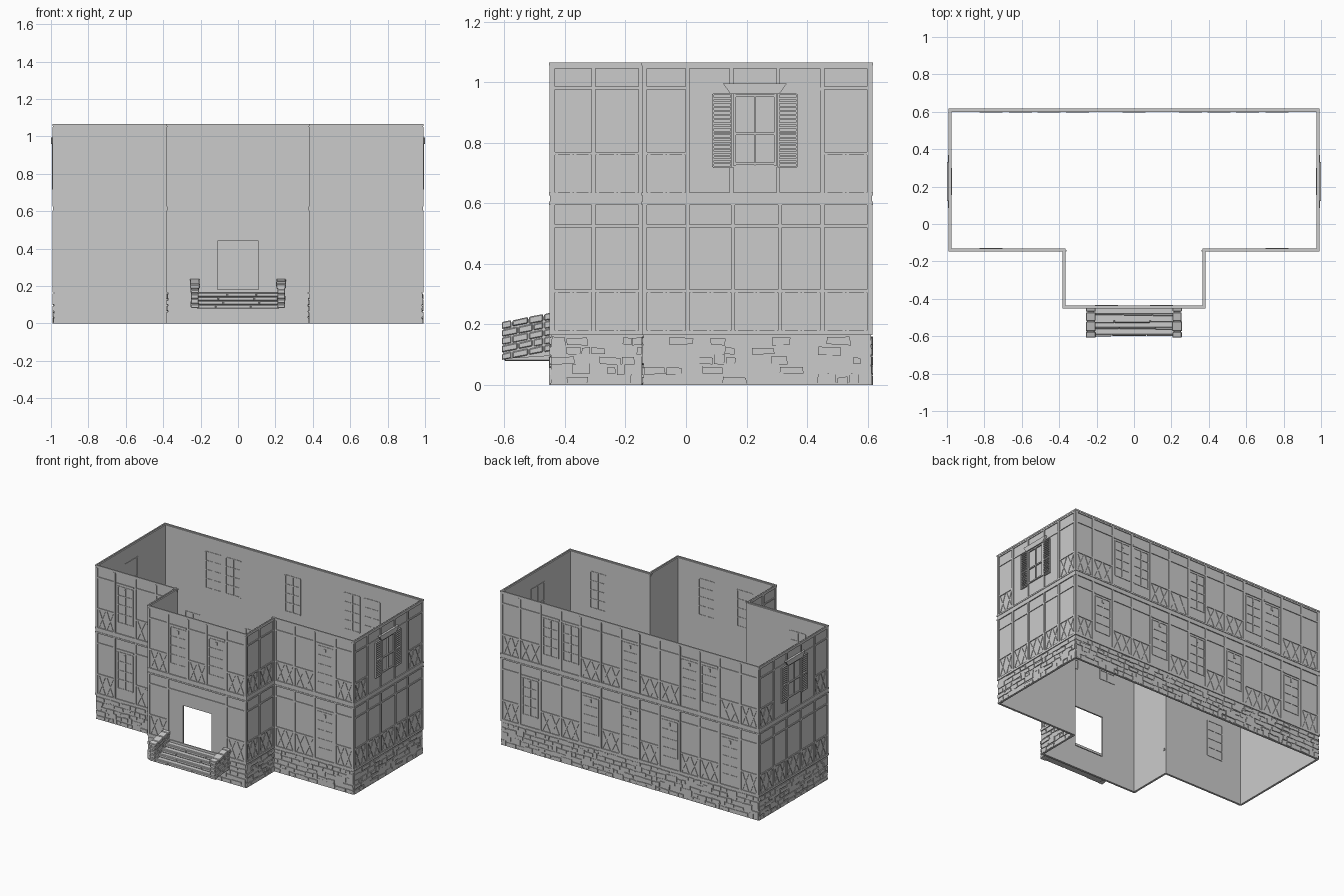
import bpy, bmesh, random

random.seed(4)
cube = bpy.data.objects.get("Cube")
if cube:
    bpy.data.objects.remove(cube, do_unlink=True)

grey = bpy.data.materials.new("plain_grey")
grey.use_nodes = True
grey.diffuse_color = (0.6, 0.6, 0.6, 1)
grey.node_tree.nodes["Principled BSDF"].inputs["Base Color"].default_value = (0.6, 0.6, 0.6, 1)

parts = {}


class Wall:
    """A wall plane: u runs along it, z is up, d is the distance outward."""

    def __init__(self, axis, at, sign, u0, u1):
        self.axis, self.at, self.sign, self.u0, self.u1 = axis, at, sign, u0, u1

    def point(self, u, z, d):
        across = self.at + self.sign * d
        return (u, across, z) if self.axis == "x" else (across, u, z)

    def slab(self, part, outline, d0, d1):
        bm = parts.setdefault(part, bmesh.new()) if part not in parts else parts[part]
        rings = [[bm.verts.new(self.point(u, z, d)) for u, z in outline] for d in (d0, d1)]
        n = len(outline)
        bm.faces.new(rings[0])
        bm.faces.new(rings[1])
        for i in range(n):
            j = (i + 1) % n
            bm.faces.new((rings[0][i], rings[0][j], rings[1][j], rings[1][i]))

    def box(self, part, u0, u1, z0, z1, d0, d1):
        self.slab(part, [(u0, z0), (u1, z0), (u1, z1), (u0, z1)], d0, d1)


THICK = 0.01
TOP = 1.06
FLOOR_STEP = 0.455


def brace(w, ua, za, ub, zb):
    t = 0.004
    w.slab("lattice_braces", [(ua - t, za), (ua + t, za), (ub + t, zb), (ub - t, zb)], -0.001, 0.003)


def lattice(w, u0, u1, z0, z1):
    mid = (u0 + u1) / 2
    for a, b in ((u0, mid), (mid, u1)):
        brace(w, a + 0.006, z0, b - 0.006, z1)
        brace(w, b - 0.006, z0, a + 0.006, z1)


def window(w, c, z0, z1, half=0.058):
    # Frame, glazing bars, lintel and latch
    inner, outer = -THICK - 0.003, 0.003
    for i in range(3):
        u = c + (i - 1) * half
        w.box("window_frames", u - 0.004, u + 0.004, z0, z1, inner, outer)
    for i in range(5):
        z = z0 + (z1 - z0) * i / 4
        w.box("window_frames", c - half, c + half, z - 0.003, z + 0.003, inner, outer)
    w.box("window_lintels", c - half - 0.008, c + half + 0.008, z1 + 0.012, z1 + 0.022, 0, 0.005)
    w.box("window_lintels", c - 0.006, c + 0.006, z1 - 0.035, z1 - 0.012, 0, 0.006)


def shuttered_window(w, c):
    # Large end window with louvred shutters and a flared cornice
    z0, z1 = 0.725, 0.96
    for u in (c - 0.068, c, c + 0.068):
        t = 0.005 if u != c else 0.002
        w.box("window_frames", u - t, u + t, z0, z1, -THICK - 0.003, 0.008)
    for z in (z0 + 0.005, 0.83, z1 - 0.005):
        w.box("window_frames", c - 0.068, c + 0.068, z - 0.004, z + 0.004, -THICK - 0.003, 0.008)
    w.slab("window_cornices", [(c - 0.08, z1), (c + 0.08, z1), (c + 0.105, 0.995), (c - 0.105, 0.995)], 0, 0.015)
    for s in (-1, 1):
        a, b = sorted((c + s * 0.078, c + s * 0.138))
        for e in (a, b):
            w.box("shutters", e - 0.003, e + 0.003, z0 - 0.005, z1, 0, 0.01)
        for low, high in ((0.72, 0.828), (0.836, 0.96)):
            for z in (low, high):
                w.box("shutters", a, b, z - 0.003, z + 0.003, 0, 0.01)
            for i in range(1, 9):
                z = low + (high - low) * i / 9
                w.box("shutters", a, b, z - 0.003, z + 0.003, 0, 0.008)
        u = c + s * 0.0775
        w.box("timber_posts", u - 0.006, u + 0.006, 0.635, 0.72, 0, 0.005)
        w.box("timber_posts", u - 0.006, u + 0.006, 0.995, 1.045, 0, 0.005)
    w.box("timber_rails", c - 0.215, c + 0.215, 0.972, 0.982, 0, 0.004)


def timber_floor(w, posts, lift, windows=(), special=None):
    z0, z1 = 0.18 + lift, 0.595 + lift
    for u in posts:
        w.box("timber_posts", u - 0.007, u + 0.007, z0, z1, 0, 0.006)
    for a, b in zip(posts, posts[1:]):
        c = (a + b) / 2
        if b - a > 0.3:
            special(w, c)
        elif any(abs(c - x) < 0.03 for x in windows):
            window(w, c, 0.255 + lift, 0.505 + lift)
        else:
            for z in (0.31, 0.525):
                w.box("timber_rails", a, b, z + lift - 0.005, z + lift + 0.005, 0, 0.005)
            lattice(w, a + 0.007, b - 0.007, z0, 0.305 + lift)


def door_panel(w, c):
    w.box("timber_rails", c - 0.22, c + 0.22, 0.525, 0.535, 0, 0.005)


def bands(w):
    # Horizontal trims on the sill, between floors and under the eaves
    for z0, z1, d in ((0.165, 0.18, 0.006), (0.595, 0.605, 0.007), (0.605, 0.625, 0.004),
                      (0.625, 0.635, 0.007), (1.045, 1.055, 0.005), (1.055, 1.065, 0.007)):
        w.box("trim_bands", w.u0 - d, w.u1 + d, z0, z1, -0.002, d)


def stonework(w):
    # Irregular courses of shallow stones
    course = 0.0325
    for row in range(5):
        u = w.u0
        while u < w.u1 - 0.004:
            end = min(u + random.uniform(0.025, 0.085), w.u1)
            if w.u1 - end < 0.02:
                end = w.u1
            low, high = row * course, (row + 1) * course - 0.003
            if row < 4 and random.random() < 0.25:
                high += 0.012
            j = lambda: random.uniform(0, 0.006)
            w.slab("stone_base", [(u + j() / 2, low + j()), (end - j(), low + j()),
                                  (end - j(), high - j()), (u + j() / 2, high - j())],
                   -0.002, random.uniform(0.002, 0.007))
            u = end
    w.box("stone_base", w.u0, w.u1, 0, 0.006, -0.002, 0.004)


# Wall planes and post positions
half_posts = [0.07, 0.225, 0.38, 0.53, 0.685, 0.845, 0.98]
back_posts = [-x for x in reversed(half_posts)] + half_posts
back = Wall("x", 0.61, 1, -0.985, 0.985)
porch = Wall("x", -0.445, -1, -0.375, 0.375)
plain = [back]

timber_floor(back, back_posts, 0, (-0.765, -0.305, 0, 0.305, 0.765))
timber_floor(back, back_posts, FLOOR_STEP, (-0.61, -0.45, 0, 0.45, 0.61))
timber_floor(porch, [-0.37, -0.225, 0.225, 0.37], 0, special=door_panel)
timber_floor(porch, [-0.37, -0.225, -0.07, 0.07, 0.225, 0.37], FLOOR_STEP, (-0.145, 0.145))

for s in (-1, 1):
    wing = Wall("x", -0.14, -1, *sorted((s * 0.367, s * 0.985)))
    wing_posts = sorted(s * x for x in (0.385, 0.53, 0.685, 0.845, 0.98))
    end = Wall("y", s * 0.985, s, -0.14, 0.61)
    porch_side = Wall("y", s * 0.375, s, -0.445, -0.14)
    for lift in (0, FLOOR_STEP):
        timber_floor(wing, wing_posts, lift, (s * 0.765,))
        timber_floor(porch_side, [-0.44, -0.305, -0.15], lift)
    timber_floor(end, [-0.135, 0.005, 0.155, 0.31, 0.45, 0.605], 0)
    timber_floor(end, [-0.135, 0.005, 0.45, 0.605], FLOOR_STEP, special=shuttered_window)
    plain += [wing, end, porch_side]

# Wall shells, with a doorway in the porch
for w in plain:
    w.box("walls", w.u0, w.u1, 0, TOP, -THICK, 0)
porch.box("walls", porch.u0, -0.11, 0, TOP, -THICK, 0)
porch.box("walls", 0.11, porch.u1, 0, TOP, -THICK, 0)
porch.box("walls", -0.11, 0.11, 0.44, TOP, -THICK, 0)
porch.box("walls", -0.11, 0.11, 0, 0.155, -THICK, 0)
for w in plain + [porch]:
    bands(w)
    stonework(w)
porch.box("walls", -0.11, 0.11, 0.15, 0.156, -THICK, 0.007)

# Front steps, each laid from a few stone slabs
for i in range(4):
    z, reach = 0.08 + i * 0.021, 0.155 - i * 0.037
    cuts = [-0.22, random.uniform(-0.12, -0.04), random.uniform(0.04, 0.12), 0.22]
    for a, b in zip(cuts, cuts[1:]):
        porch.box("front_steps", a + 0.001, b - 0.001, z, z + 0.019, 0, reach + random.uniform(-0.003, 0.003))
    porch.box("front_steps", -0.22, 0.22, z, z + 0.021, 0, reach - 0.008)

# Sloping stone cheek walls beside the steps
for s in (-1, 1):
    cheek = Wall("y", s * 0.212, s, -0.61, -0.445)
    slope = lambda u, z: (u, z + (u + 0.61) * 0.19)
    cheek.slab("cheek_wall_core", [slope(-0.603, 0.085), slope(-0.445, 0.065),
                                   slope(-0.445, 0.2), slope(-0.603, 0.2)], 0.003, 0.036)
    for row in range(5):
        z = 0.08 + row * 0.026
        cuts = [-0.61, -0.575 + 0.02 * (row % 2), -0.52 + 0.015 * (row % 2), -0.47, -0.445]
        wide = 0.005 if row == 4 else 0
        for a, b in zip(cuts, cuts[1:]):
            r = random.uniform(0, 0.003)
            cheek.slab("cheek_wall_stones", [slope(a + 0.002, z + r), slope(b - 0.002, z + r),
                                             slope(b - 0.002, z + 0.024), slope(a + 0.002, z + 0.024 - r)],
                       -wide - r, 0.038 + wide + r)

# Turn the gathered parts into objects
for name, bm in parts.items():
    bmesh.ops.recalc_face_normals(bm, faces=bm.faces)
    mesh = bpy.data.meshes.new(name)
    bm.to_mesh(mesh)
    bm.free()
    mesh.materials.append(grey)
    obj = bpy.data.objects.new(name, mesh)
    bpy.context.collection.objects.link(obj)
    if name in ("cheek_wall_stones", "front_steps"):
        bevel = obj.modifiers.new("worn_edges", "BEVEL")
        bevel.width = 0.003
        bevel.segments = 1
